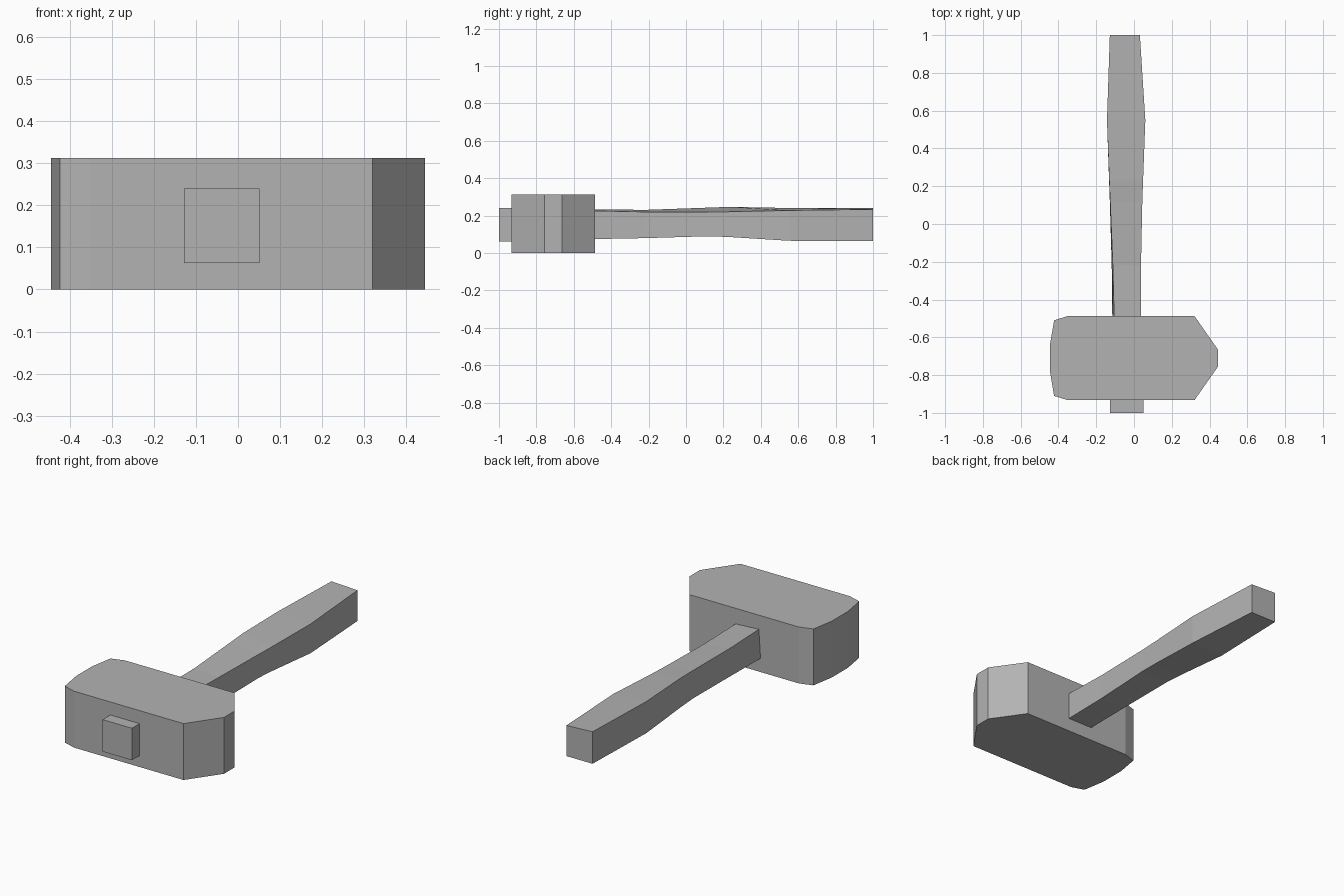
import bpy
import bmesh

if "Cube" in bpy.data.objects:
    bpy.data.objects.remove(bpy.data.objects["Cube"])

# Mid grey shared by both parts
grey = bpy.data.materials.new("mid_grey")
grey.diffuse_color = (0.45, 0.45, 0.45, 1)
grey.use_nodes = True
grey.node_tree.nodes["Principled BSDF"].inputs["Base Color"].default_value = grey.diffuse_color


def loft(name, rings):
    """Join equal-sized rings of points with side faces and cap both ends."""
    n = len(rings[0])
    bm = bmesh.new()
    loops = [[bm.verts.new(p) for p in ring] for ring in rings]
    bm.faces.new(loops[0])
    bm.faces.new(loops[-1])
    for low, high in zip(loops, loops[1:]):
        for i in range(n):
            j = (i + 1) % n
            bm.faces.new((low[i], low[j], high[j], high[i]))
    bmesh.ops.recalc_face_normals(bm, faces=bm.faces)
    mesh = bpy.data.meshes.new(name)
    bm.to_mesh(mesh)
    bm.free()
    mesh.materials.append(grey)
    obj = bpy.data.objects.new(name, mesh)
    bpy.context.collection.objects.link(obj)
    return obj


# Head: half outline mirrored about its centre line, extruded upward
mid_y = -0.71
half = [(0.444, 0.046), (0.32, 0.223), (-0.35, 0.223), (-0.423, 0.2), (-0.445, 0.07)]
outline = [(x, mid_y + d) for x, d in half]
outline += [(x, mid_y - d) for x, d in reversed(half)]
loft("hammer_head", [[(x, y, z) for x, y in outline] for z in (0, 0.312)])

# Handle: y, bottom left x, top left x, right x, bottom z, right top z, left top z
sections = [
    (-1.0, -0.128, -0.128, 0.051, 0.063, 0.24, 0.24),
    (-0.9, -0.128, -0.128, 0.051, 0.063, 0.24, 0.24),
    (-0.49, -0.115, -0.105, 0.038, 0.075, 0.226, 0.234),
    (-0.22, -0.118, -0.112, 0.037, 0.08, 0.22, 0.231),
    (0.12, -0.128, -0.126, 0.044, 0.09, 0.22, 0.243),
    (0.23, -0.132, -0.131, 0.048, 0.086, 0.221, 0.247),
    (0.55, -0.143, -0.143, 0.06, 0.066, 0.228, 0.241),
    (1.0, -0.128, -0.128, 0.031, 0.064, 0.234, 0.241),
]
loft("handle", [[(bl, y, b), (tl, y, zl), (r, y, zr), (r, y, b)]
                for y, bl, tl, r, b, zr, zl in sections])
